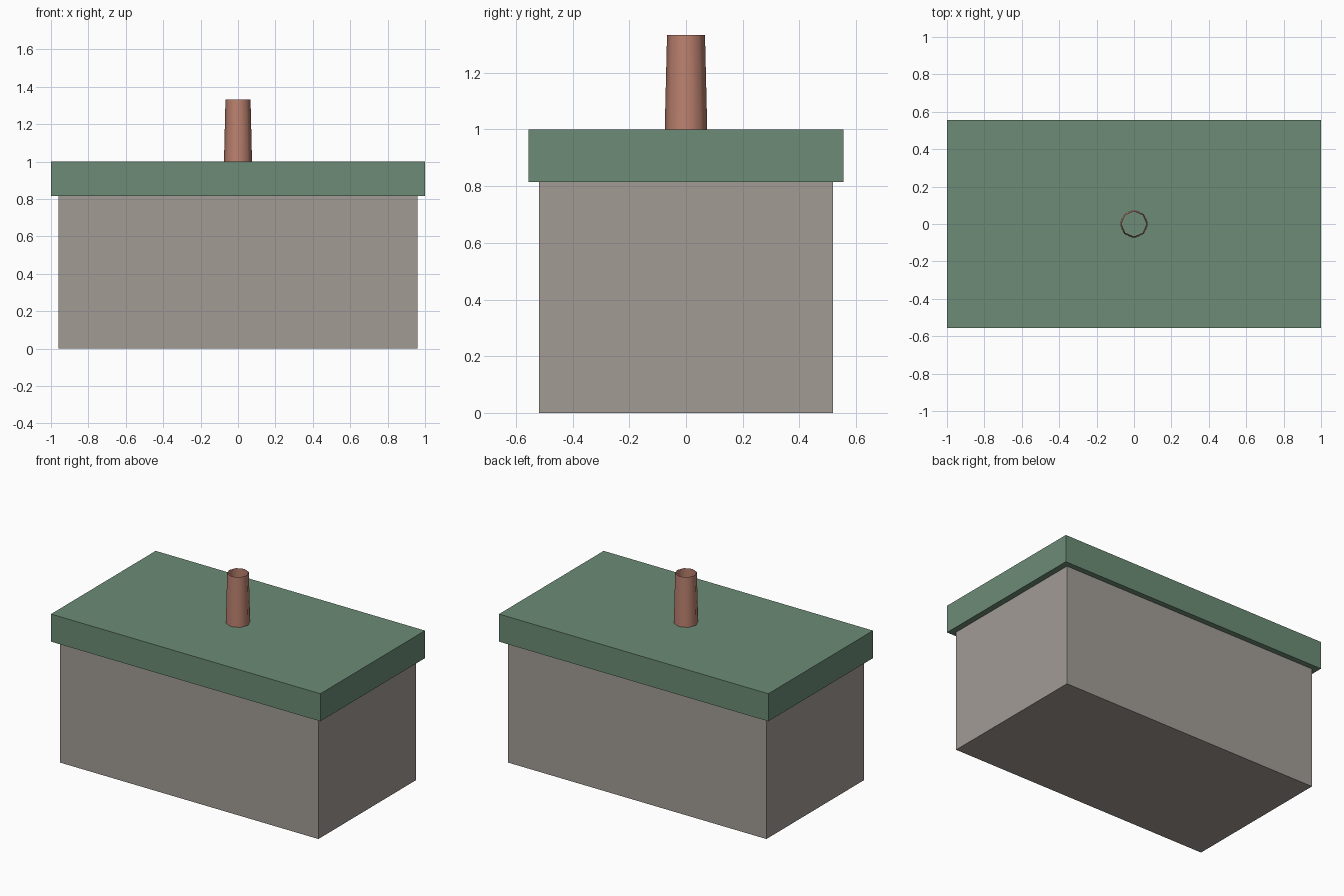
import bpy

if "Cube" in bpy.data.objects:
    bpy.data.objects.remove(bpy.data.objects["Cube"])


def colour(obj, name, rgb):
    mat = bpy.data.materials.new(name)
    mat.diffuse_color = (*rgb, 1)
    mat.use_nodes = True
    mat.node_tree.nodes["Principled BSDF"].inputs["Base Color"].default_value = mat.diffuse_color
    obj.data.materials.append(mat)


def box(name, half_x, half_y, z0, z1):
    bpy.ops.mesh.primitive_cube_add(size=2, location=(0, 0, (z0 + z1) / 2))
    obj = bpy.context.object
    obj.name = name
    obj.scale = (half_x, half_y, (z1 - z0) / 2)
    bpy.ops.object.transform_apply(location=False, rotation=False, scale=True)
    return obj


# Box body
body = box("body", 0.96, 0.518, 0.0, 0.815)
colour(body, "warm_grey", (0.36, 0.33, 0.30))

# Overhanging lid
lid = box("lid", 1.0, 0.555, 0.815, 1.0)
colour(lid, "green", (0.15, 0.26, 0.18))

# Open, tapered eight-sided pipe on the lid
bpy.ops.mesh.primitive_cone_add(vertices=8, radius1=0.075, radius2=0.067,
                                depth=0.333, end_fill_type='NOTHING',
                                location=(0, 0, 1.1665))
pipe = bpy.context.object
pipe.name = "pipe"
bpy.ops.object.shade_smooth()
colour(pipe, "terracotta", (0.50, 0.22, 0.16))
